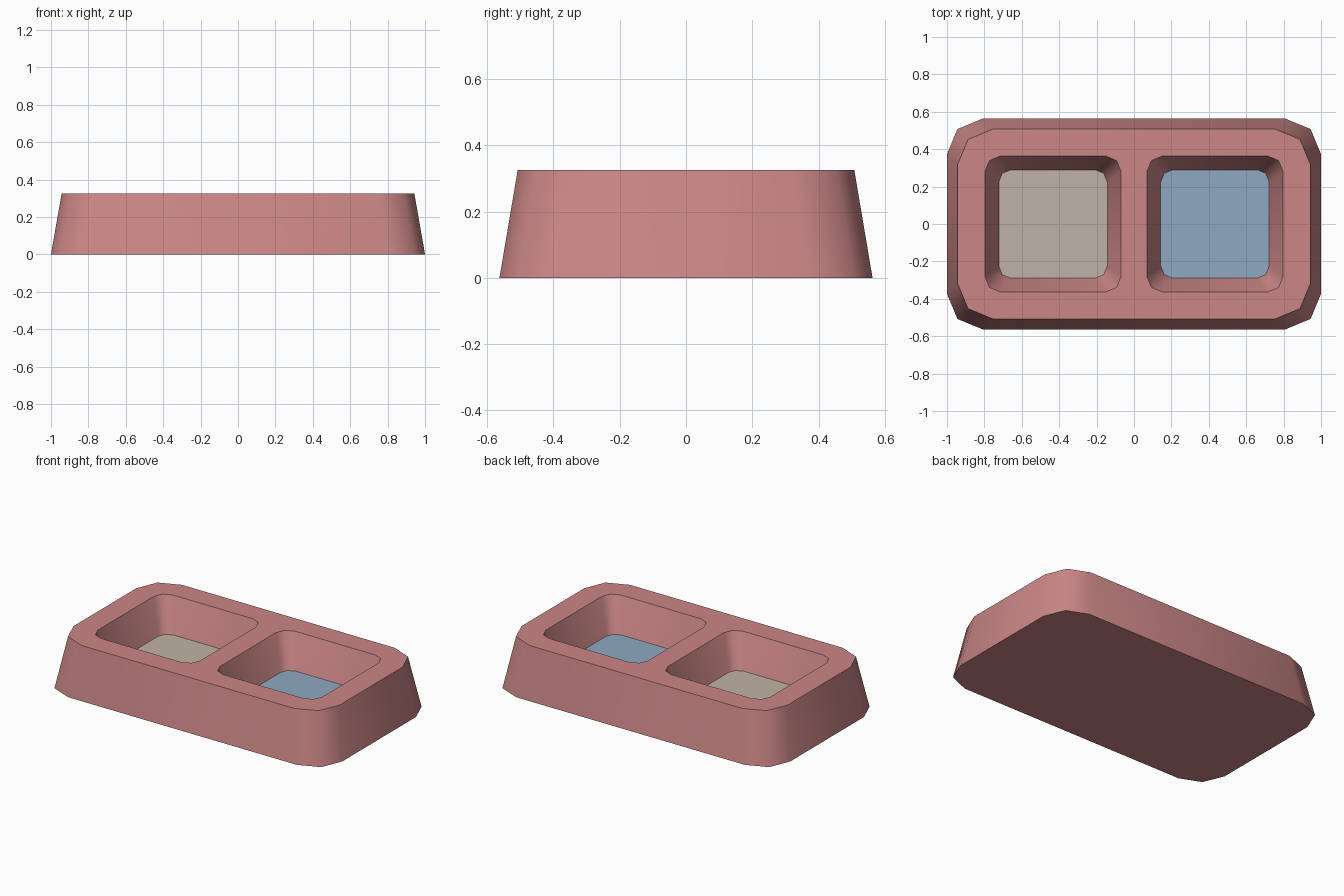
import bpy
import bmesh
import math

cube = bpy.data.objects.get("Cube")
if cube:
    bpy.data.objects.remove(cube, do_unlink=True)


def material(name, colour):
    mat = bpy.data.materials.new(name)
    mat.use_nodes = True
    mat.diffuse_color = (*colour, 1)
    bsdf = next(n for n in mat.node_tree.nodes if n.type == 'BSDF_PRINCIPLED')
    bsdf.inputs["Base Color"].default_value = (*colour, 1)
    return mat


def ring(bm, cx, hx, hy, radius, z, segments=2):
    """Closed loop of vertices: a rectangle with rounded corners."""
    verts = []
    for i, (sx, sy) in enumerate([(1, 1), (-1, 1), (-1, -1), (1, -1)]):
        for k in range(segments + 1):
            a = math.pi / 2 * (i + k / segments)
            verts.append(bm.verts.new((cx + sx * (hx - radius) + radius * math.cos(a),
                                       sy * (hy - radius) + radius * math.sin(a), z)))
    return verts


def wall(bm, lower, upper):
    """Quads between two matching loops."""
    n = len(lower)
    for i in range(n):
        j = (i + 1) % n
        bm.faces.new((lower[i], lower[j], upper[j], upper[i]))


def loop_edges(bm, verts):
    return [bm.edges.get((v, verts[i - 1])) for i, v in enumerate(verts)]


HEIGHT, FLOOR = 0.325, 0.112
bm = bmesh.new()

# Tapered outer shell and underside
base = ring(bm, 0, 1.0, 0.563, 0.19, 0)
rim = ring(bm, 0, 0.943, 0.508, 0.19, HEIGHT)
wall(bm, base, rim)
bm.faces.new(base[::-1])
top_edges = loop_edges(bm, rim)

# Two tapered wells, each with its own floor colour
for side, index in ((-1, 1), (1, 2)):
    mouth = ring(bm, side * 0.433, 0.363, 0.363, 0.08, HEIGHT)
    floor = ring(bm, side * 0.433, 0.29, 0.29, 0.065, FLOOR)
    wall(bm, mouth, floor)
    bm.faces.new(floor).material_index = index
    top_edges += loop_edges(bm, mouth)

# Flat top around the wells
bmesh.ops.triangle_fill(bm, edges=top_edges, use_beauty=True, normal=(0, 0, 1))
bmesh.ops.recalc_face_normals(bm, faces=bm.faces[:])

mesh = bpy.data.meshes.new("double_bowl")
bm.to_mesh(mesh)
bm.free()
mesh.materials.append(material("dusty pink", (0.60, 0.24, 0.24)))
mesh.materials.append(material("warm beige", (0.53, 0.45, 0.385)))
mesh.materials.append(material("soft blue", (0.275, 0.395, 0.54)))

bowl = bpy.data.objects.new("double_bowl", mesh)
bpy.context.collection.objects.link(bowl)
bpy.ops.object.select_all(action='DESELECT')
bowl.select_set(True)
bpy.context.view_layer.objects.active = bowl
bpy.ops.object.shade_smooth_by_angle(angle=math.radians(55))
